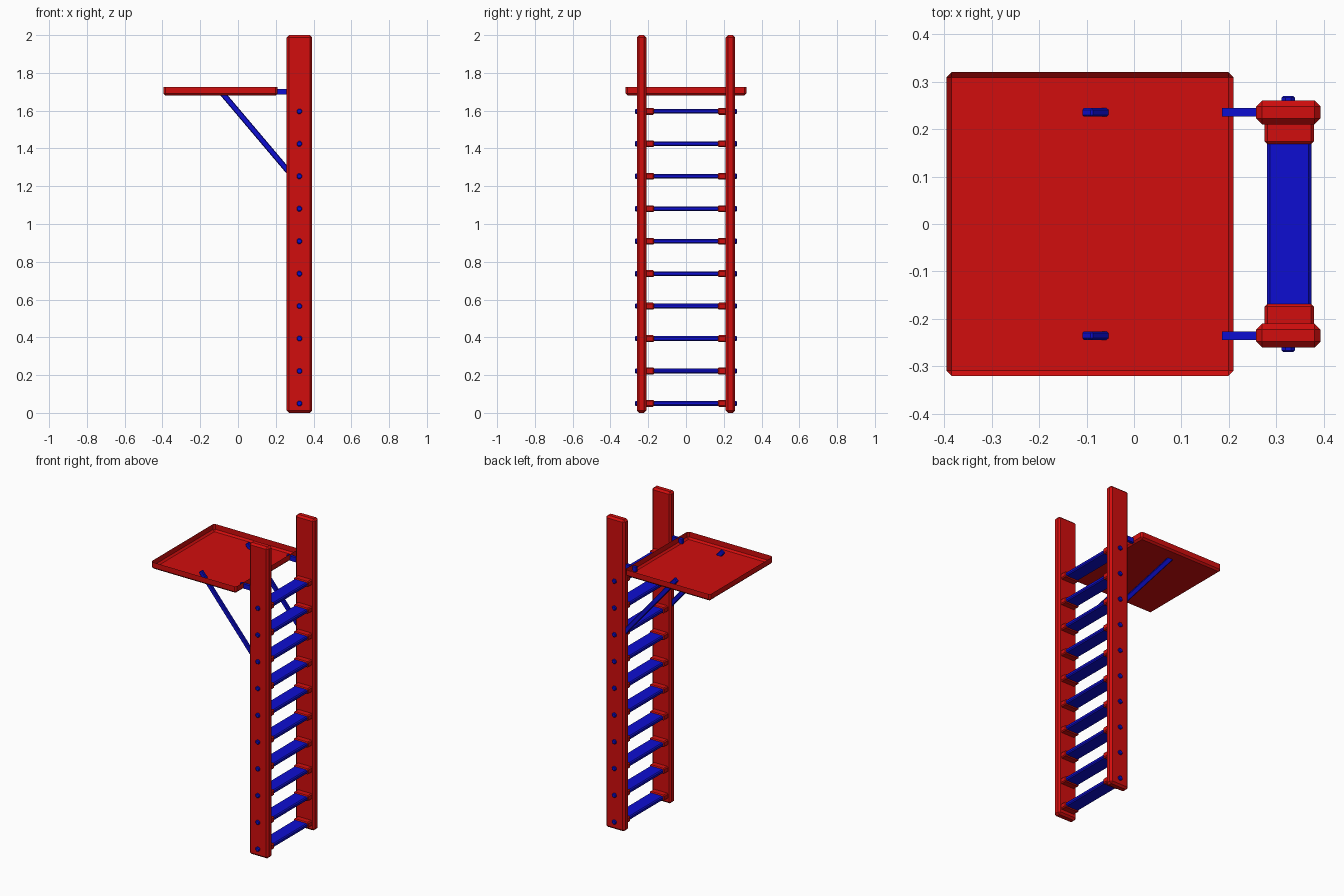
import bpy, bmesh, math
from mathutils import Matrix, Vector

cube = bpy.data.objects.get("Cube")
if cube:
    bpy.data.objects.remove(cube, do_unlink=True)


def material(name, rgb):
    m = bpy.data.materials.new(name)
    m.use_nodes = True
    m.diffuse_color = (*rgb, 1)
    m.node_tree.nodes["Principled BSDF"].inputs["Base Color"].default_value = (*rgb, 1)
    return m


RED = material("red paint", (0.64, 0.004, 0.004))
BLUE = material("blue paint", (0.004, 0.004, 0.64))


def add_part(name, bm, mat):
    mesh = bpy.data.meshes.new(name)
    bmesh.ops.recalc_face_normals(bm, faces=bm.faces)
    bm.to_mesh(mesh)
    bm.free()
    mesh.materials.append(mat)
    obj = bpy.data.objects.new(name, mesh)
    bpy.context.collection.objects.link(obj)
    return obj


def beveled_box(size, center, bevel, rotation=None):
    bm = bmesh.new()
    bmesh.ops.create_cube(bm, size=1)
    bmesh.ops.scale(bm, vec=size, verts=bm.verts)
    if bevel:
        bmesh.ops.bevel(bm, geom=bm.edges[:], offset=bevel, segments=1,
                        affect='EDGES', profile=0.5)
    if rotation:
        bmesh.ops.rotate(bm, matrix=rotation, verts=bm.verts)
    bmesh.ops.translate(bm, vec=center, verts=bm.verts)
    return bm


def box(name, size, center, bevel, mat, rotation=None):
    return add_part(name, beveled_box(size, center, bevel, rotation), mat)


LADDER_X = 0.325
RAIL_Y = 0.235
RUNGS = 10

# Side rails, platform brackets and diagonal struts
strut_top, strut_foot = Vector((-0.1, 0, 1.712)), Vector((0.28, 0, 1.263))
strut = strut_foot - strut_top
strut_turn = Matrix.Rotation(math.atan2(-strut.z, strut.x), 3, 'Y')
for side, label in ((-1, "front"), (1, "back")):
    y = side * RAIL_Y
    box(label + "_rail", (0.135, 0.05, 2), (LADDER_X, y, 1), 0.012, RED)
    box(label + "_bracket", (0.095, 0.018, 0.03), (0.2325, y, 1.7), 0, BLUE)
    middle = (strut_top + strut_foot) / 2 + Vector((0, y, 0))
    box(label + "_strut", (strut.length, 0.018, 0.03), middle, 0.004, BLUE, strut_turn)

# Rungs with end sockets and bolts
for i in range(RUNGS):
    z = 0.05 + i * 0.1718
    box(f"rung_{i + 1}", (0.094, 0.4, 0.025), (LADDER_X + 0.002, 0, z), 0.006, BLUE)
    for side, label in ((-1, "front"), (1, "back")):
        box(f"{label}_socket_{i + 1}", (0.104, 0.06, 0.036),
            (LADDER_X + 0.002, side * 0.198, z), 0.006, RED)
        bm = bmesh.new()
        bmesh.ops.create_cone(bm, cap_ends=True, segments=8, radius1=0.015,
                              radius2=0.015, depth=0.06)
        rim = [e for e in bm.edges if abs(e.verts[0].co.z - e.verts[1].co.z) < 0.001]
        bmesh.ops.bevel(bm, geom=rim, offset=0.004, segments=1, affect='EDGES')
        bmesh.ops.rotate(bm, verts=bm.verts,
                         matrix=Matrix.Rotation(math.pi / 2, 3, 'X')
                         @ Matrix.Rotation(math.pi / 8, 3, 'Z'))
        bmesh.ops.translate(bm, vec=(LADDER_X, side * 0.24, z), verts=bm.verts)
        add_part(f"{label}_bolt_{i + 1}", bm, BLUE)

# Open tray platform with chamfered floor edges
tray = beveled_box((0.605, 0.64, 0.06), (-0.0925, 0, 1.71), 0.011)
upper = [v for v in tray.verts if v.co.z > 1.71]
bmesh.ops.delete(tray, geom=[f for f in tray.faces
                             if all(v in upper for v in f.verts)], context='FACES')
for v in tray.verts:
    if v.co.z > 1.71:
        v.co.z = 1.725
add_part("platform_tray", tray, RED)
